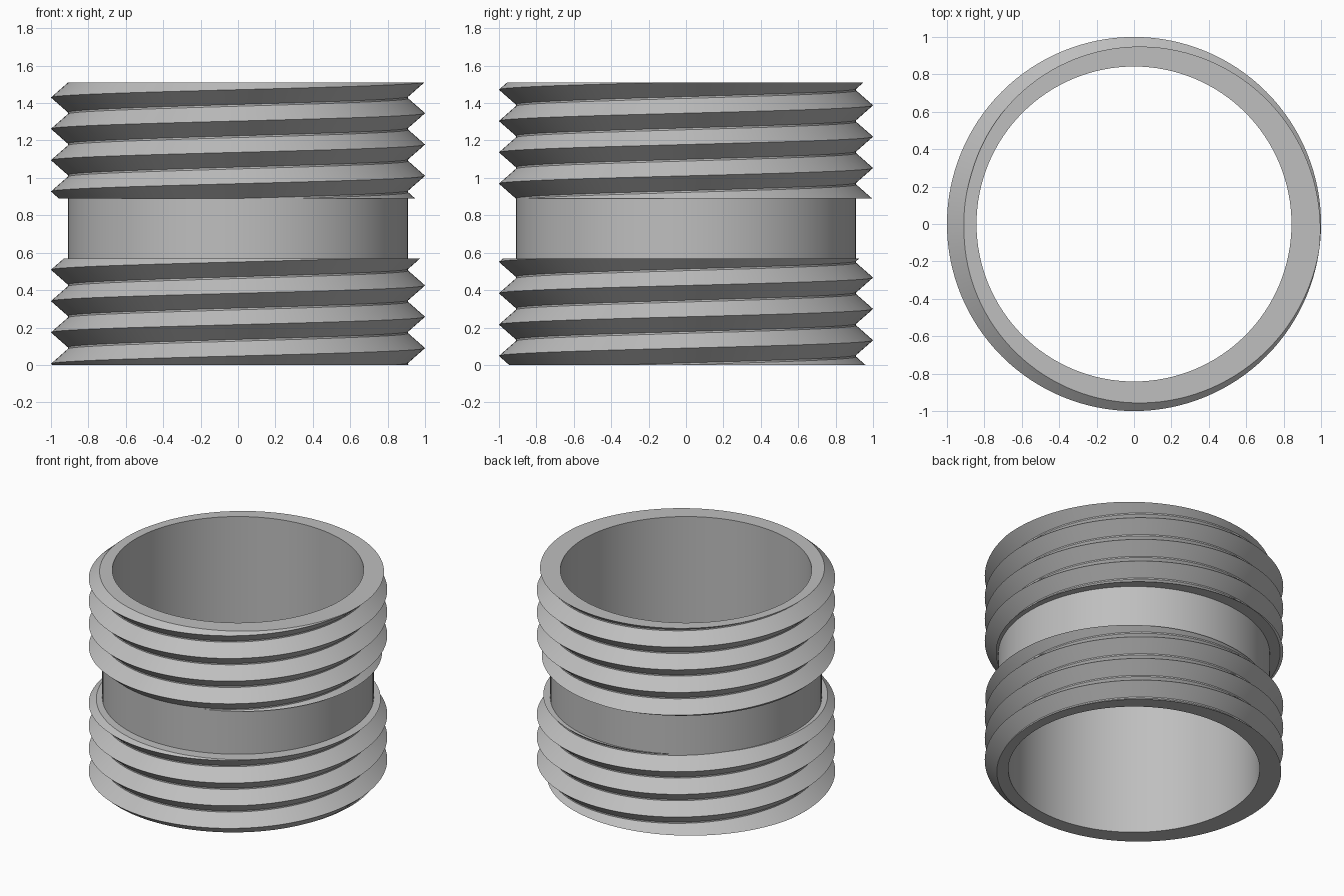
import bpy, bmesh, math
from mathutils import Vector

if "Cube" in bpy.data.objects:
    bpy.data.objects.remove(bpy.data.objects["Cube"])

N = 128            # sides around the ring
PITCH = 0.1675     # rise per turn of the thread
HALF = 0.079       # half height of one ridge; the rest is a narrow flat root
R_BORE, R_ROOT, R_CREST = 0.842, 0.91, 1.0
HEIGHT, BAND_LO, BAND_HI = 1.51, 0.57, 0.89

grey = bpy.data.materials.new("light grey")
grey.diffuse_color = (0.52, 0.52, 0.52, 1)
grey.use_nodes = True
grey.node_tree.nodes["Principled BSDF"].inputs["Base Color"].default_value = grey.diffuse_color


def finish(bm, name):
    me = bpy.data.meshes.new(name)
    bm.to_mesh(me)
    bm.free()
    me.materials.append(grey)
    ob = bpy.data.objects.new(name, me)
    bpy.context.collection.objects.link(ob)
    bpy.ops.object.select_all(action='DESELECT')
    ob.select_set(True)
    bpy.context.view_layer.objects.active = ob
    bpy.ops.object.shade_smooth_by_angle(angle=math.radians(25))
    return ob


def wall(name, r, z0, z1, inward=False):
    """Open cylinder wall."""
    bm = bmesh.new()
    rings = [[bm.verts.new((r * math.cos(2 * math.pi * i / N),
                            r * math.sin(2 * math.pi * i / N), z))
              for i in range(N)] for z in (z0, z1)]
    for i in range(N):
        j = (i + 1) % N
        quad = [rings[0][i], rings[0][j], rings[1][j], rings[1][i]]
        bm.faces.new(quad[::-1] if inward else quad)
    finish(bm, name)


def thread(name, z0, z1, crest_z, r_bottom, r_top):
    """Helical ridge trimmed flat at z0 and z1; crest_z is a crest height at +x."""
    bm = bmesh.new()
    first = math.floor((z0 - crest_z) / PITCH) - 3
    turns = math.ceil((z1 - z0) / PITCH) + 6
    rows = []
    for t in range(turns * N + 1):
        a = 2 * math.pi * t / N
        z = crest_z + PITCH * (first + t / N)
        rows.append([bm.verts.new((r * math.cos(a), r * math.sin(a), z + dz))
                     for r, dz in ((R_ROOT, -HALF), (R_CREST, 0), (R_ROOT, HALF))])
    for t in range(turns * N):
        a, b = rows[t], rows[t + 1]
        bm.faces.new((a[0], b[0], b[1], a[1]))
        bm.faces.new((a[1], b[1], b[2], a[2]))
        if t + N + 1 < len(rows):          # flat root to the next turn
            c, d = rows[t + N], rows[t + N + 1]
            bm.faces.new((a[2], b[2], d[0], c[0]))
    # trim both ends, then draw each cut edge inward to make the end face
    for z, up, r in ((z0, -1, r_bottom), (z1, 1, r_top)):
        geom = bm.verts[:] + bm.edges[:] + bm.faces[:]
        bmesh.ops.bisect_plane(bm, geom=geom, dist=1e-6, plane_co=(0, 0, z),
                               plane_no=(0, 0, up), clear_outer=True)
    for z, up, r in ((z0, -1, r_bottom), (z1, 1, r_top)):
        rim = [e for e in bm.edges if e.is_boundary
               and all(abs(v.co.z - z) < 1e-5 for v in e.verts)]
        new = bmesh.ops.extrude_edge_only(bm, edges=rim)["geom"]
        for v in (g for g in new if isinstance(g, bmesh.types.BMVert)):
            flat = Vector((v.co.x, v.co.y, 0)).normalized() * r
            v.co = (flat.x, flat.y, z)
        bm.normal_update()
        for f in (g for g in new if isinstance(g, bmesh.types.BMFace)):
            if f.normal.z * up < 0:
                f.normal_flip()
    finish(bm, name)


# threaded ends
thread("lower_thread", 0, BAND_LO, 0.09, R_BORE, R_ROOT - 0.003)
thread("upper_thread", BAND_HI, HEIGHT, 1.011, R_ROOT - 0.003, R_BORE)
# plain middle band and the bore
wall("middle_band", R_ROOT, BAND_LO, BAND_HI)
wall("bore", R_BORE, 0, HEIGHT, inward=True)
